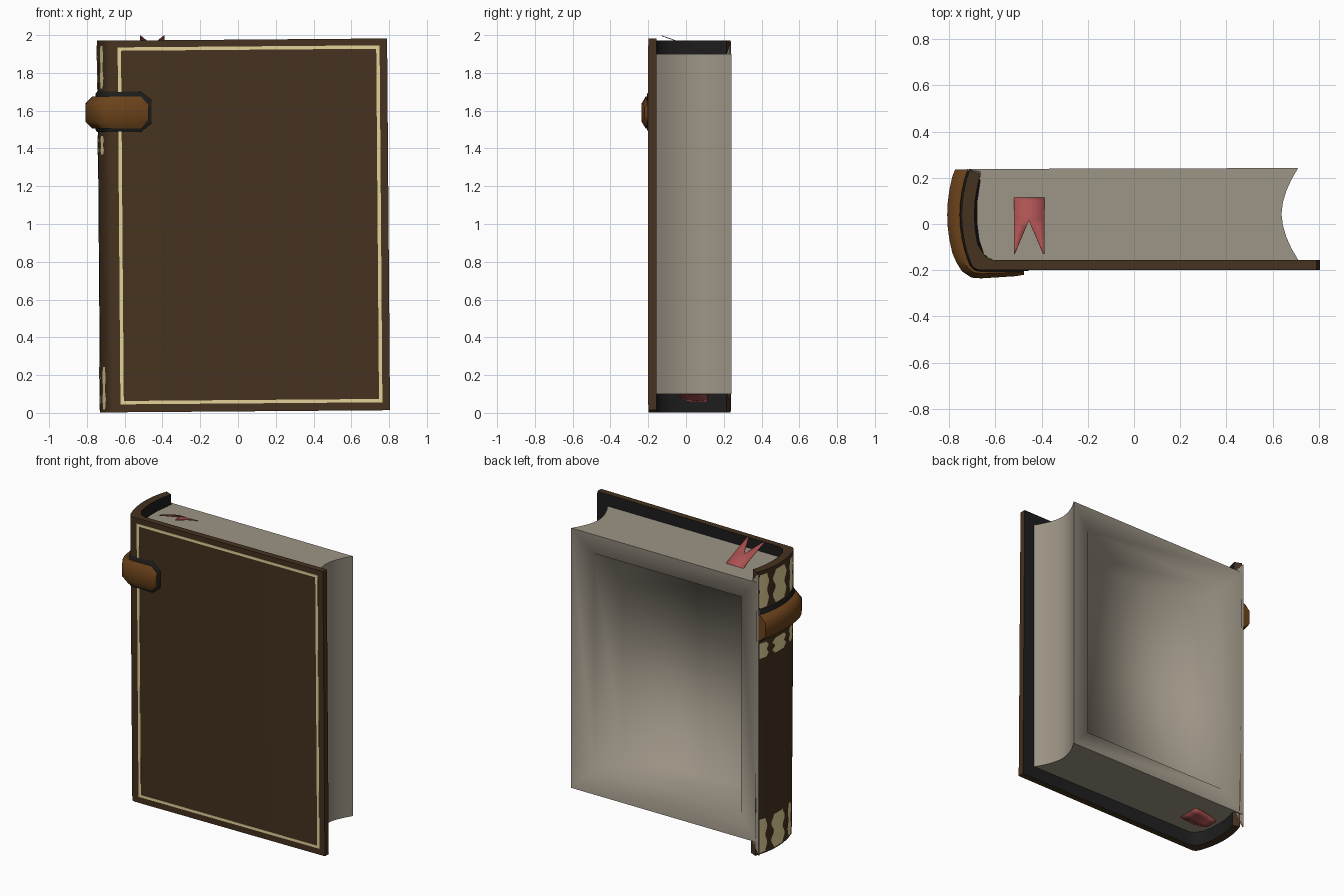
import bpy, bmesh, math
from mathutils import Matrix, Vector

if "Cube" in bpy.data.objects:
    bpy.data.objects.remove(bpy.data.objects["Cube"])


def material(name, col):
    m = bpy.data.materials.new(name)
    m.diffuse_color = (*col, 1)
    m.use_nodes = True
    m.node_tree.nodes["Principled BSDF"].inputs["Base Color"].default_value = m.diffuse_color
    return m


LEATHER = material("brown leather", (0.060, 0.032, 0.014))
LINING = material("black lining", (0.012, 0.012, 0.012))
PAPER = material("aged paper", (0.34, 0.30, 0.24))
GOLD = material("pale gold", (0.78, 0.65, 0.32))
STRAP = material("tan strap", (0.15, 0.056, 0.011))
RED = material("red ribbon", (0.42, 0.085, 0.085))

# the binding leans very slightly to the left
LEAN = (Matrix.Translation((0, 0, 1)) @ Matrix.Rotation(math.radians(-0.45), 4, 'Y')
        @ Matrix.Translation((0, 0, -1)))


def finish(name, bm, mats, angle=40, lean=False, normals=True):
    if lean:
        bm.transform(LEAN)
    if normals:
        bmesh.ops.recalc_face_normals(bm, faces=bm.faces)
    me = bpy.data.meshes.new(name)
    bm.to_mesh(me)
    bm.free()
    for m in mats:
        me.materials.append(m)
    ob = bpy.data.objects.new(name, me)
    bpy.context.collection.objects.link(ob)
    bpy.ops.object.select_all(action='DESELECT')
    ob.select_set(True)
    bpy.context.view_layer.objects.active = ob
    bpy.ops.object.shade_smooth_by_angle(angle=math.radians(angle))
    return ob


def loft(bm, rows, closed=False):
    """Skin rows of points with quads; returns the vertex rows."""
    vs = [[bm.verts.new(p) for p in r] for r in rows]
    n = len(rows[0])
    for a, b in zip(vs, vs[1:]):
        for i in range(n if closed else n - 1):
            j = (i + 1) % n
            bm.faces.new((a[i], a[j], b[j], b[i]))
    return vs


def prism(bm, profile, z0, z1):
    rows = loft(bm, [[(x, y, z) for x, y in profile] for z in (z0, z1)], True)
    bm.faces.new(rows[0])
    bm.faces.new(rows[1])


# ---- spine and front cover: one bent board with a black inside
def spine_x(y):
    """Outer face of the rounded spine."""
    return -0.738 + 0.9 * (y - 0.04) ** 2


ys = [0.235 - 0.405 * i / 8 for i in range(9)]
outer = [(spine_x(y), y) for y in ys] + [(-0.685, -0.190), (-0.665, -0.198), (0.797, -0.198)]
inner = [(0.797, -0.156), (-0.60, -0.156), (-0.635, -0.14)]
inner += [(spine_x(y) + 0.055, y) for y in (-0.09, -0.03, 0.04, 0.11, 0.17, 0.215)]
bm = bmesh.new()
prism(bm, outer + inner, 0.008, 1.976)
bmesh.ops.recalc_face_normals(bm, faces=bm.faces)
for f in bm.faces:
    c, n = f.calc_center_median(), f.normal
    inside = n.y > 0.7 and c.y < -0.1 or n.x > 0.5 and c.x < -0.5
    f.material_index = int(inside and abs(n.z) < 0.5)
finish("cover_and_spine", bm, [LEATHER, LINING], lean=True)

# ---- gilt frame on the front cover
bm = bmesh.new()
x0, x1, z0, z1, w = -0.63, 0.757, 0.05, 1.94, 0.018
rings = []
for d, y in ((0, -0.197), (0, -0.2), (w, -0.2), (w, -0.197)):
    rings.append([(x0 + d, y, z0 + d), (x1 - d, y, z0 + d),
                  (x1 - d, y, z1 - d), (x0 + d, y, z1 - d)])
loft(bm, rings, True)
finish("gilt_frame", bm, [GOLD], 30, lean=True)

# ---- wavy gilt ornaments on the spine, thin plates following its curve
bm = bmesh.new()
for za, zb in ((1.72, 1.95), (1.37, 1.475), (0.02, 0.25)):
    for ya, yb in ((0.145, 0.233), (-0.04, 0.11), (-0.155, -0.085)):
        rows = []
        for i in range(13):
            t = i / 12
            half = (yb - ya) / 2 * (0.82 + 0.18 * math.cos(t * 4 * math.pi + math.pi))
            mid = (ya + yb) / 2
            pts = [mid + half * k for k in (-1, -0.5, 0, 0.5, 1)]
            rows.append([(spine_x(y) - 0.003, y, za + (zb - za) * t) for y in pts])
        loft(bm, rows)
bmesh.ops.recalc_face_normals(bm, faces=bm.faces)
for f in bm.faces:
    if f.normal.x > 0:
        f.normal_flip()
finish("spine_ornaments", bm, [GOLD], lean=True, normals=False)

# ---- page block: concave fore edge, deeply hollowed from behind
pages = [(-0.62, -0.155), (0.71, -0.155)]
for i in range(1, 8):
    y = -0.155 + 0.397 * i / 8
    pages.append((0.638 + 0.072 * abs(i / 4 - 1) ** 1.8, y))
pages += [(0.71, 0.242), (-0.715, 0.238), (-0.665, 0.19), (-0.68, 0.09),
          (-0.68, 0.01), (-0.67, -0.07), (-0.65, -0.13)]
bm = bmesh.new()
prism(bm, pages, 0.10, 1.90)
bmesh.ops.recalc_face_normals(bm, faces=bm.faces)
back = [max((f for f in bm.faces if f.normal.y > 0.9), key=lambda f: f.calc_area())]
bmesh.ops.inset_individual(bm, faces=back, thickness=0.15, depth=-0.035, use_even_offset=True)
bmesh.ops.inset_individual(bm, faces=back, thickness=0.015, depth=-0.285, use_even_offset=True)
finish("page_block", bm, [PAPER], 88, normals=False)

# ---- paper hinge joining the pages to the spine edge
bm = bmesh.new()
rows = loft(bm, [[(-0.722, y, 0.01), (-0.665, y - 0.012, 0.10),
                  (-0.665, y - 0.012, 1.90), (-0.722, y, 1.965)] for y in (0.228, 0.238)], True)
for r in rows:
    bm.faces.new(r)
finish("paper_hinge", bm, [PAPER])


# ---- strap wrapped round the spine, and the dark pad below it
def band(name, path, section, widths, heights, zc, mat):
    bm = bmesh.new()
    rows = []
    for i, p in enumerate(path):
        a, b = Vector(path[max(i - 1, 0)]), Vector(path[min(i + 1, len(path) - 1)])
        t = (b - a).normalized()
        nrm = Vector((t.y, -t.x))          # outward, path runs back to front
        if nrm.dot(Vector(p) - Vector((0.0, 0.1))) < 0:
            nrm = -nrm
        if i == 0:
            nrm = Vector((-1, 0))
        rows.append([(p[0] + nrm.x * h * heights[i], p[1] + nrm.y * h * heights[i],
                      zc + z * widths[i]) for z, h in section])
    vs = loft(bm, rows, True)
    bm.faces.new(vs[0])
    bm.faces.new(vs[-1])
    finish(name, bm, [mat], 50)


wrap = [(spine_x(y) - 0.008, y) for y in (0.236, 0.19, 0.14, 0.09, 0.04, -0.01, -0.06, -0.11)]
wrap += [(-0.713, -0.15), (-0.702, -0.178), (-0.685, -0.194), (-0.66, -0.198), (-0.515, -0.198)]
n = len(wrap)
band("strap", wrap + [(-0.475, -0.198)],
     [(-0.085, -0.006), (-0.085, 0.026), (-0.048, 0.062), (0.048, 0.062), (0.085, 0.026), (0.085, -0.006)],
     [1] * n + [0.5], [1] * (n - 5) + [0.92, 0.8, 0.68, 0.6, 0.45, 0.35], 1.59, STRAP)
band("strap_pad", wrap + [(-0.457, -0.198)],
     [(-0.108, -0.01), (-0.108, 0.0), (-0.095, 0.008), (0.095, 0.008), (0.108, 0.0), (0.108, -0.01)],
     [1] * n + [0.55], [1] * n + [0.6], 1.594, LINING)


# ---- ribbon bookmark: curling swallowtail on top, drooping end below
def ribbon(name, strips):
    bm = bmesh.new()
    for rows in strips:
        loft(bm, rows)
    bmesh.ops.remove_doubles(bm, verts=bm.verts, dist=0.0005)
    ob = finish(name, bm, [RED], 50)
    mod = ob.modifiers.new("thickness", 'SOLIDIFY')
    mod.thickness = 0.004
    mod.offset = 0


XL, XM, XR = -0.52, -0.455, -0.388


def curl(y):
    return 1.895 + 0.102 * max((0.12 - y) / 0.25, 0) ** 0.85


body = [[(x, y, curl(y)) for x in (XL, XM, XR)] for y in (0.12, 0.095, 0.07, 0.04, 0.015)]
tails = []
for side in (XL, XR):
    rows = []
    for i in range(5):
        t = i / 4
        y = 0.015 - 0.145 * t
        rows.append([(side, y, curl(y)), (XM + (side - XM) * 0.93 * t, y, curl(y))])
    tails.append(rows)
ribbon("ribbon_top", [body] + tails)

droop = [(-0.43, -0.045, 0.105, 0.099), (-0.48, -0.045, 0.112, 0.094), (-0.53, -0.04, 0.115, 0.084),
         (-0.575, -0.02, 0.115, 0.072), (-0.60, 0.02, 0.11, 0.060)]
ribbon("ribbon_bottom", [[[(x, ya + (yb - ya) * k / 3, z) for k in range(4)]
                          for x, ya, yb, z in droop]])
